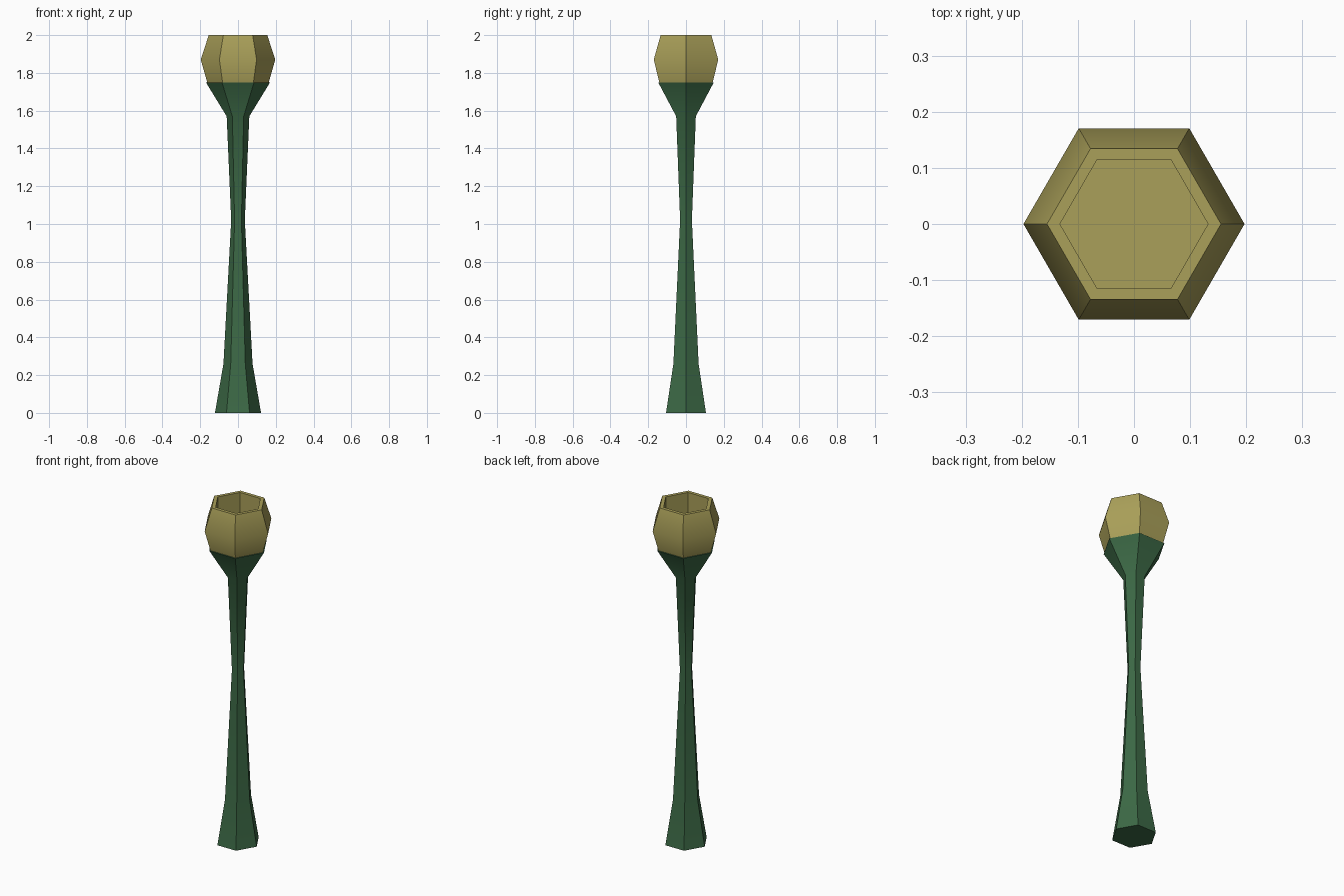
import bpy, bmesh
from math import cos, sin, pi, radians

if "Cube" in bpy.data.objects:
    bpy.data.objects.remove(bpy.data.objects["Cube"])

SIDES = 6


def material(name, color):
    m = bpy.data.materials.new(name)
    m.diffuse_color = (*color, 1)
    m.use_nodes = True
    m.node_tree.nodes["Principled BSDF"].inputs["Base Color"].default_value = m.diffuse_color
    return m


def lathe(name, profile, mat):
    """Closed hexagonal solid through (radius, z) rings, capped at both ends."""
    bm = bmesh.new()
    rings = [[bm.verts.new((r * cos(2 * pi * i / SIDES), r * sin(2 * pi * i / SIDES), z))
              for i in range(SIDES)] for r, z in profile]
    for a, b in zip(rings, rings[1:]):
        for i in range(SIDES):
            j = (i + 1) % SIDES
            bm.faces.new((a[i], a[j], b[j], b[i]))
    bm.faces.new(rings[0][::-1])
    bm.faces.new(rings[-1])
    mesh = bpy.data.meshes.new(name)
    bm.to_mesh(mesh)
    bm.free()
    mesh.materials.append(mat)
    obj = bpy.data.objects.new(name, mesh)
    bpy.context.collection.objects.link(obj)
    # Smooth along the height, crisp at the six corners
    bpy.ops.object.select_all(action='DESELECT')
    obj.select_set(True)
    bpy.context.view_layer.objects.active = obj
    bpy.ops.object.shade_smooth_by_angle(angle=radians(40))
    return obj


green = material("stem_green", (0.045, 0.14, 0.06))
olive = material("cup_olive", (0.40, 0.35, 0.10))

# Waisted stem flaring into a collar
lathe("stem", [(0.122, 0), (0.077, 0.26), (0.036, 1.02), (0.06, 1.57), (0.17, 1.75)], green)

# Hollow faceted cup: outer wall, rim, then inner wall down to the floor
lathe("cup", [(0.163, 1.75), (0.197, 1.87), (0.155, 2.0), (0.132, 2.0), (0.132, 1.80)], olive)
